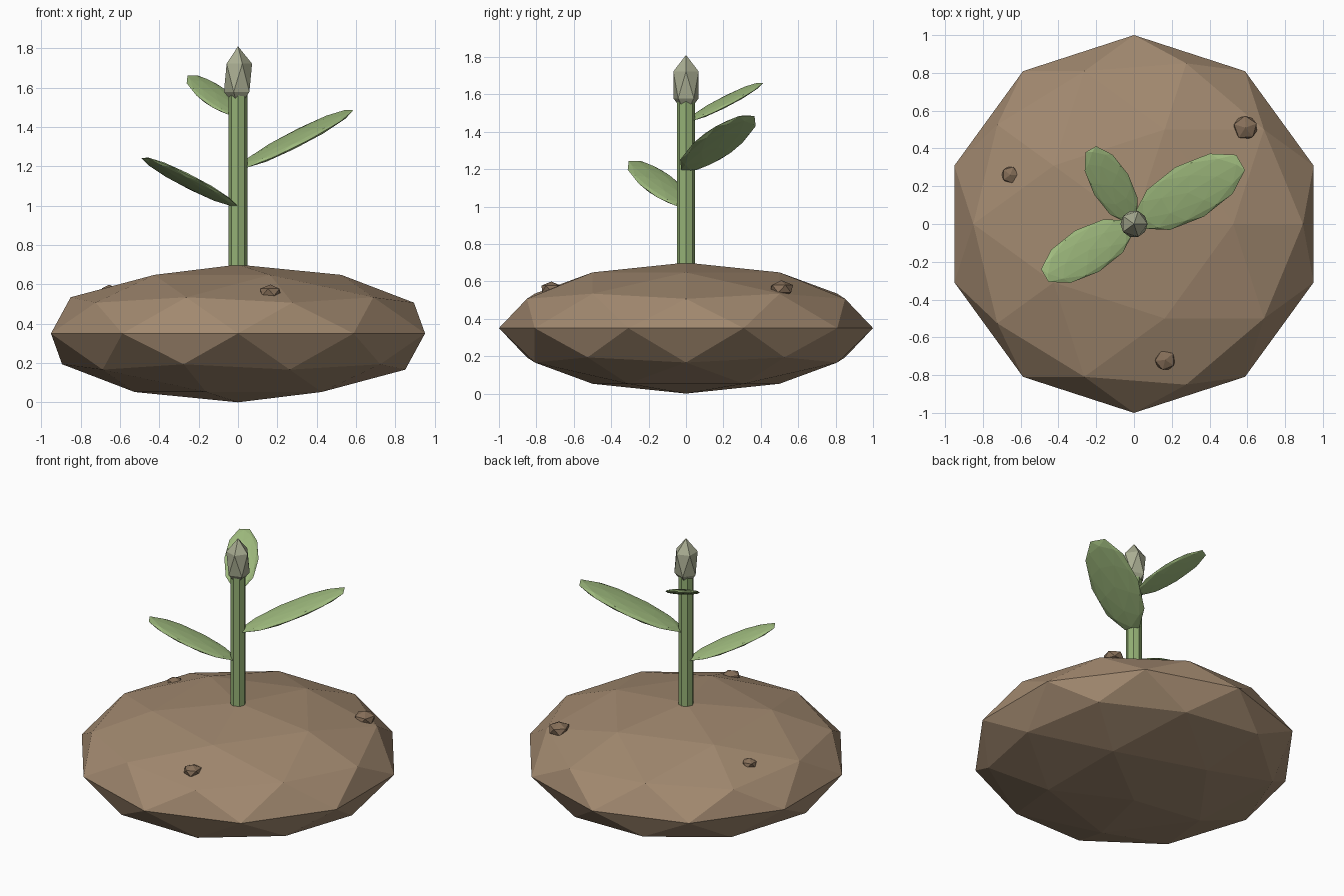
import bpy
from math import radians, cos, sin

if "Cube" in bpy.data.objects:
    bpy.data.objects.remove(bpy.data.objects["Cube"])


def material(name, rgb):
    m = bpy.data.materials.new(name)
    m.diffuse_color = (*rgb, 1)
    m.use_nodes = True
    m.node_tree.nodes["Principled BSDF"].inputs["Base Color"].default_value = m.diffuse_color
    return m


SOIL = material("soil", (0.36, 0.25, 0.16))
STONE = material("stone", (0.24, 0.16, 0.10))
GREEN = material("leaf_green", (0.35, 0.50, 0.21))
STEM = material("stem_green", (0.30, 0.44, 0.18))
BUD = material("bud_green", (0.40, 0.42, 0.29))


def ico(name, level, loc, scale, mat, rot=(0, 0, 0)):
    bpy.ops.mesh.primitive_ico_sphere_add(subdivisions=level, radius=1, location=loc)
    o = bpy.context.object
    o.name = name
    o.scale = scale
    o.rotation_euler = [radians(a) for a in rot]
    o.data.materials.append(mat)
    return o


# Flattened soil mound
ico("soil_mound", 2, (0, 0, 0.35), (1, 1, 0.35), SOIL)

# Stem
bpy.ops.mesh.primitive_cylinder_add(vertices=8, radius=0.048, depth=0.96,
                                    location=(0, 0, 1.10))
stem = bpy.context.object
stem.name = "stem"
stem.data.materials.append(STEM)

# Bud on top of the stem
ico("bud", 1, (0, 0, 1.65), (0.08, 0.08, 0.16), BUD)

# Leaves: yaw, half length, centre height; all tilt up by the same angle
TILT = 25
for i, (yaw, a, z) in enumerate([(210, 0.30, 1.122), (30, 0.36, 1.34), (120, 0.25, 1.56)]):
    r = a * cos(radians(TILT)) + 0.015
    y = radians(yaw)
    ico(f"leaf_{i + 1}", 2, (r * cos(y), r * sin(y), z),
        (a, 0.42 * a, 0.07 * a), GREEN, (0, -TILT, yaw))

# Pebbles half sunk in the mound
for i, (x, y, z, r, yaw) in enumerate([(0.59, 0.51, 0.56, 0.07, 20),
                                       (0.165, -0.72, 0.56, 0.06, 40),
                                       (-0.655, 0.26, 0.565, 0.05, 70)]):
    ico(f"pebble_{i + 1}", 1, (x, y, z), (r, r, 0.65 * r), STONE, (0, 0, yaw))
